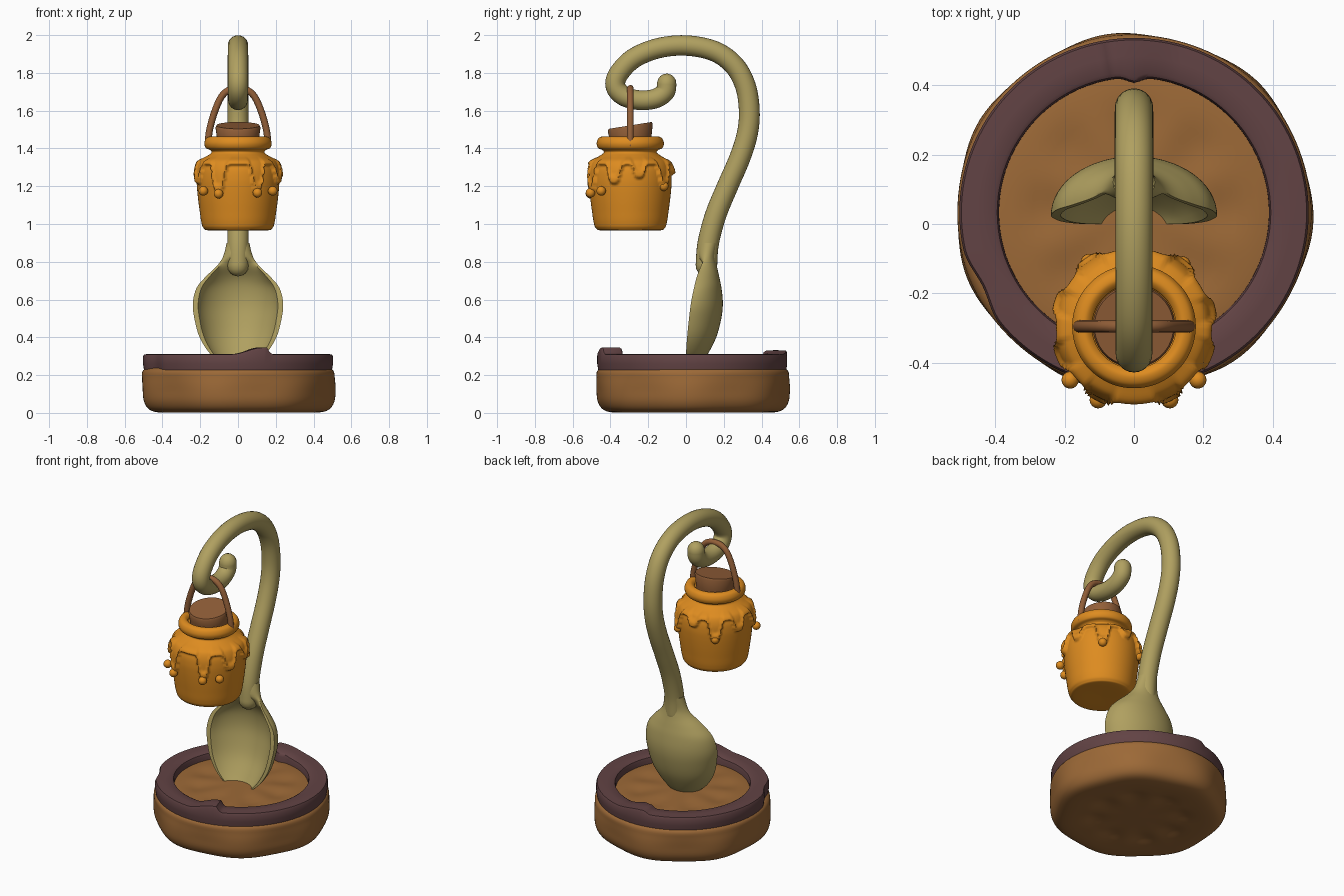
import bpy, bmesh, math
from mathutils import Vector

if "Cube" in bpy.data.objects:
    bpy.data.objects.remove(bpy.data.objects["Cube"])

def material(name, rgb):
    m = bpy.data.materials.new(name)
    m.diffuse_color = (*rgb, 1)
    m.use_nodes = True
    m.node_tree.nodes["Principled BSDF"].inputs["Base Color"].default_value = m.diffuse_color
    return m

OLIVE = material("olive_tan", (0.434, 0.352, 0.117))
BISCUIT = material("biscuit_brown", (0.333, 0.141, 0.038))
HONEY = material("honey_orange", (0.73, 0.262, 0.0144))
PLUM = material("plum_brown", (0.122, 0.056, 0.058))
CORK = material("cork_brown", (0.29, 0.115, 0.04))

def finish(bm, name, mat, angle=50):
    bmesh.ops.remove_doubles(bm, verts=bm.verts, dist=0.0002)
    bmesh.ops.recalc_face_normals(bm, faces=bm.faces)
    me = bpy.data.meshes.new(name)
    bm.to_mesh(me)
    bm.free()
    ob = bpy.data.objects.new(name, me)
    bpy.context.collection.objects.link(ob)
    me.materials.append(mat)
    bpy.context.view_layer.objects.active = ob
    ob.select_set(True)
    bpy.ops.object.shade_smooth_by_angle(angle=math.radians(angle))
    ob.select_set(False)
    return ob

def spline(pts, n):
    """Catmull-Rom resampling of tuples of any length."""
    out = []
    for i in range(len(pts) - 1):
        p0, p1 = pts[max(i - 1, 0)], pts[i]
        p2, p3 = pts[i + 1], pts[min(i + 2, len(pts) - 1)]
        for k in range(n):
            t = k / n
            out.append(tuple(0.5 * (2*b + (c - a)*t + (2*a - 5*b + 4*c - d)*t*t
                       + (3*b - a - 3*c + d)*t**3) for a, b, c, d in zip(p0, p1, p2, p3)))
    return out + [pts[-1]]

def loft(bm, rings, closed=False, caps=True):
    vr = [[bm.verts.new(p) for p in r] for r in rings]
    n = len(vr[0])
    for i in range(len(vr) if closed else len(vr) - 1):
        a, b = vr[i], vr[(i + 1) % len(vr)]
        for j in range(n):
            bm.faces.new((a[j], a[(j + 1) % n], b[(j + 1) % n], b[j]))
    if caps and not closed:
        bm.faces.new(vr[0])
        bm.faces.new(vr[-1])

def lathe(name, prof, cy, mat, n=128, shape=None, closed=False, angle=50):
    bm = bmesh.new()
    rings = []
    for r, z in prof:
        ring = []
        for j in range(n):
            a = 2 * math.pi * j / n
            rr, zz = shape(a, r, z) if shape else (r, z)
            ring.append((rr * math.cos(a), cy + rr * math.sin(a), zz))
        rings.append(ring)
    loft(bm, rings, closed)
    return finish(bm, name, mat, angle)

def tube(name, path, radius, binormal, mat, n=20):
    """Planar sweep with rounded ends."""
    pts = [Vector(p) for p in path]
    bn = Vector(binormal)
    def ring(p, t, r):
        u = bn.cross(t).normalized()
        return [p + r * (math.cos(2*math.pi*j/n) * bn + math.sin(2*math.pi*j/n) * u) for j in range(n)]
    tan = [(pts[min(i + 1, len(pts) - 1)] - pts[max(i - 1, 0)]).normalized() for i in range(len(pts))]
    rad = [radius(i / (len(pts) - 1)) for i in range(len(pts))]
    caps = [math.radians(d) for d in (85, 65, 45, 22)]
    rings = [ring(pts[0] - tan[0]*rad[0]*math.sin(c), tan[0], rad[0]*math.cos(c)) for c in caps]
    rings += [ring(p, t, r) for p, t, r in zip(pts, tan, rad)]
    rings += [ring(pts[-1] + tan[-1]*rad[-1]*math.sin(c), tan[-1], rad[-1]*math.cos(c)) for c in caps[::-1]]
    bm = bmesh.new()
    loft(bm, rings)
    return finish(bm, name, mat, 60)

def smooth(lo, hi, x):
    t = min(max((x - lo) / (hi - lo), 0), 1)
    return t * t * (3 - 2 * t)

def adiff(a, deg):
    """Signed angle from deg, in degrees."""
    return (math.degrees(a) - deg + 180) % 360 - 180

# Biscuit base, slightly lobed
def lobes(a, r, z):
    w = 0.008 * math.cos(7 * a + 0.5) * smooth(0.2, 0.5, r) * (1 - smooth(0.1, 0.24, z))
    dent = 0.006 * (1 + math.cos(8 * a)) * math.exp(-((r - 0.25) / 0.06) ** 2)
    return r + w, z + (dent if z < 0.1 else -dent)

base_prof = [(0.001, 0.012), (0.15, 0.012), (0.25, 0.008), (0.32, 0.003), (0.42, 0.002), (0.475, 0.018),
             (0.503, 0.06), (0.51, 0.12), (0.51, 0.18), (0.503, 0.225), (0.45, 0.25), (0.38, 0.268),
             (0.25, 0.275), (0.001, 0.275)]
lathe("biscuit_base", spline(base_prof, 4), 0.035, BISCUIT, shape=lobes)

# Icing ring with overlapping steps
def icing(a, r, z):
    if z > 0.28:
        d = adiff(a, -72)
        z += 0.035 * smooth(-22, -3, d) * (1 - smooth(0, 3, d))
        d = adiff(a, 98)
        z += 0.02 * smooth(-25, -3, d) * (1 - smooth(0, 4, d))
    if r < 0.42:
        r -= 0.015 * math.exp(-(adiff(a, 90) / 4) ** 2)
    else:
        d = adiff(a, -160)
        r -= 0.018 * smooth(-14, 0, -abs(d - 6))
    return r, z

ring_prof = [(0.497, 0.222), (0.503, 0.26), (0.503, 0.298), (0.497, 0.31), (0.45, 0.312),
             (0.405, 0.311), (0.394, 0.305), (0.389, 0.29), (0.388, 0.24)]
lathe("icing_ring", ring_prof, 0.033, PLUM, n=180, shape=icing, closed=True, angle=40)

# Spoon bowl: z, half width, rim y, back y, hollow depth
sections = [(0.24, 0.06, 0.0, 0.07, 0.03), (0.31, 0.145, 0.0, 0.115, 0.075), (0.40, 0.203, 0.006, 0.16, 0.12),
            (0.50, 0.231, 0.016, 0.187, 0.14), (0.58, 0.239, 0.026, 0.195, 0.142),
            (0.66, 0.22, 0.042, 0.188, 0.12), (0.72, 0.172, 0.057, 0.176, 0.085),
            (0.78, 0.11, 0.08, 0.163, 0.02), (0.83, 0.078, 0.105, 0.157, -0.042), (0.90, 0.06, 0.12, 0.17, -0.05)]
rings = []
for z, w, yr, yb, c in spline(sections, 5):
    ring = []
    for j in range(64):
        t = 2 * math.pi * j / 64
        x, s = w * math.cos(t), math.sin(t)
        if s >= 0:
            y = yr + (yb - yr) * s
        elif c < 0:
            y = yr - c * s
        else:
            y = yr + c * max(0, 1 - (math.cos(t) / 0.87) ** 2) ** 0.7
        ring.append((x, y, z))
    rings.append(ring)
bm = bmesh.new()
loft(bm, rings)
finish(bm, "spoon_bowl", OLIVE, 45)

# Spoon handle curling into a hook
hook = [(0.108, 0.78), (0.118, 0.90), (0.158, 1.05), (0.22, 1.20), (0.285, 1.35), (0.325, 1.48), (0.335, 1.6),
        (0.315, 1.73), (0.255, 1.84), (0.15, 1.915), (0.0, 1.945), (-0.15, 1.93), (-0.28, 1.875),
        (-0.36, 1.79), (-0.372, 1.725), (-0.325, 1.675), (-0.24, 1.655), (-0.16, 1.665), (-0.11, 1.70), (-0.102, 1.745)]
tube("spoon_handle", [(0, y, z) for y, z in spline(hook, 6)],
     lambda t: 0.057 - 0.006 * t, (1, 0, 0), OLIVE, 24)

# Honey pot with dripping layer: angle, drip end height, half width
PY = -0.295
drips = [(-117, 1.16, 10), (-63, 1.17, 9), (-22, 1.21, 10), (12, 1.24, 9), (52, 1.19, 10),
         (90, 1.26, 9), (125, 1.19, 10), (162, 1.23, 9), (-158, 1.21, 10)]
def honey(a, r, z):
    edge = 1.31
    for deg, low, w in drips:
        edge -= (1.31 - low) * math.exp(-(adiff(a, deg) / w) ** 4)
    e = z - edge
    off = 0.022 * smooth(-0.006, 0.012, e) - 0.012 * smooth(0.03, 0.06, e)
    return (r + off * (1 - smooth(1.33, 1.37, z)) if r > 0.1 else r), z

pot_prof = [(0.001, 0.968), (0.15, 0.966), (0.182, 0.978), (0.194, 1.01), (0.203, 1.07), (0.211, 1.13),
            (0.217, 1.19), (0.219, 1.24), (0.214, 1.29), (0.197, 1.33), (0.165, 1.358), (0.14, 1.378),
            (0.148, 1.392), (0.17, 1.402), (0.178, 1.428), (0.167, 1.455), (0.142, 1.464),
            (0.122, 1.45), (0.112, 1.425), (0.001, 1.42)]
lathe("honey_pot", spline(pot_prof, 7), PY, HONEY, n=160, shape=honey, angle=70)

# Honey droplets
for i, (deg, r, z) in enumerate([(-40, 0.24, 1.175), (-140, 0.24, 1.175), (-64, 0.235, 1.165),
                                 (-116, 0.235, 1.16), (52, 0.225, 1.2), (125, 0.225, 1.2)]):
    bm = bmesh.new()
    bmesh.ops.create_uvsphere(bm, u_segments=16, v_segments=10, radius=0.025)
    a = math.radians(deg)
    bmesh.ops.translate(bm, verts=bm.verts, vec=(r * math.cos(a), PY + r * math.sin(a), z))
    finish(bm, f"honey_drop_{i}", HONEY)

# Tilted cork stopper
cork_prof = [(0.001, 1.40), (0.108, 1.40), (0.112, 1.46), (0.119, 1.51), (0.114, 1.522), (0.001, 1.522)]
lathe("cork_stopper", cork_prof, PY, CORK, n=48, angle=40,
      shape=lambda a, r, z: (r, z + (0.16 * r * math.sin(a) if z > 1.48 else 0)))

# Pot carrying loop
half = [(0.16, 1.42), (0.15, 1.50), (0.125, 1.59), (0.09, 1.67), (0.05, 1.708)]
arch = [(-x, z) for x, z in half] + [(0, 1.718)] + half[::-1]
tube("carrying_loop", [(x, PY, z) for x, z in spline(arch, 5)], lambda t: 0.018, (0, 1, 0), CORK, 12)
